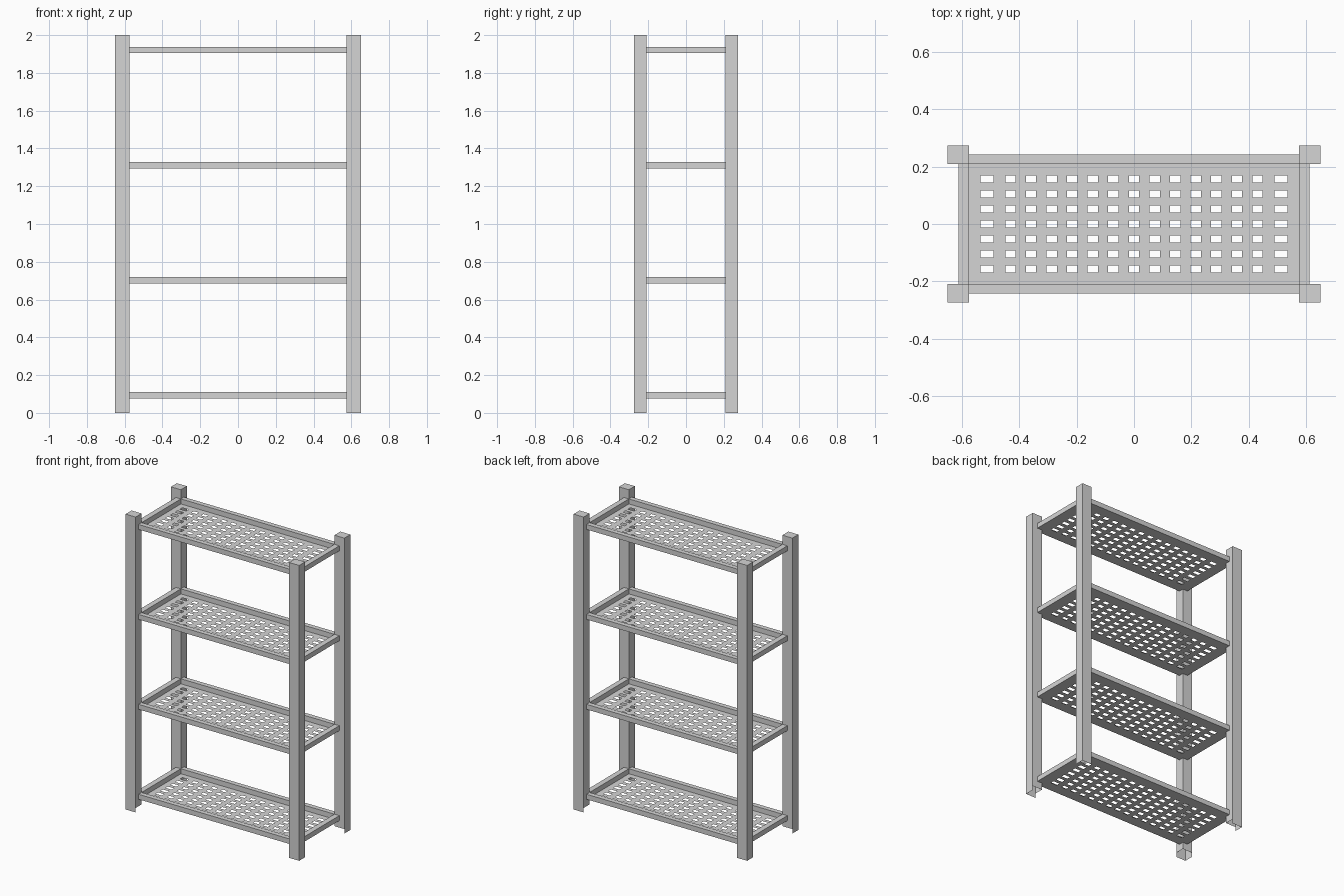
import bpy, bmesh

if "Cube" in bpy.data.objects:
    bpy.data.objects.remove(bpy.data.objects["Cube"])

PX, PY = 0.65, 0.274       # outer corner of the posts
IX, IY = 0.575, 0.210      # inner corner of the posts
RX, RY = 0.612, 0.243      # outer edge of the shelf rails
RAIL_H, FOOT_H = 0.034, 0.03
SHELVES = [0.077 + 0.609 * i for i in range(4)]

steel = bpy.data.materials.new("light_grey_steel")
steel.diffuse_color = (0.665, 0.665, 0.665, 1)
steel.use_nodes = True
steel.node_tree.nodes["Principled BSDF"].inputs["Base Color"].default_value = steel.diffuse_color


def finish(name, bm):
    mesh = bpy.data.meshes.new(name)
    bmesh.ops.recalc_face_normals(bm, faces=bm.faces)
    bm.to_mesh(mesh)
    bm.free()
    mesh.materials.append(steel)
    ob = bpy.data.objects.new(name, mesh)
    bpy.context.collection.objects.link(ob)
    return ob


def box(name, lo, hi):
    bm = bmesh.new()
    bmesh.ops.create_cube(bm, size=1)
    for v in bm.verts:
        v.co = [lo[i] if v.co[i] < 0 else hi[i] for i in range(3)]
    return finish(name, bm)


def post(name, sx, sy):
    """Capped tube, open underneath, inner walls ending just above the floor."""
    corners = [(sx * PX, sy * PY), (sx * PX, sy * IY),
               (sx * IX, sy * IY), (sx * IX, sy * PY)]
    bm = bmesh.new()
    top = [bm.verts.new((x, y, 2)) for x, y in corners]
    bm.faces.new(top)
    for i, z in enumerate((0, FOOT_H, FOOT_H, 0)):
        j = (i + 1) % 4
        low = [bm.verts.new((*corners[k], z)) for k in (j, i)]
        bm.faces.new((top[i], top[j], *low))
    return finish(name, bm)


def span(s, a, b):
    """Interval a..b mirrored to the side s."""
    return (a, b) if s > 0 else (-b, -a)


def perforated_plate(name, z):
    """Thin sheet with a grid of rectangular slots."""
    columns = [(0.0718 * i, 0.018) for i in range(-6, 7)]
    columns = [(-0.512, 0.023)] + columns + [(0.512, 0.023)]
    rows = [(0.0523 * j, 0.0125) for j in range(-3, 4)]
    xs = [-IX] + [c + s * h for c, h in columns for s in (-1, 1)] + [IX]
    ys = [-IY] + [c + s * h for c, h in rows for s in (-1, 1)] + [IY]
    bm = bmesh.new()
    grid = [[bm.verts.new((x, y, z)) for y in ys] for x in xs]
    for i in range(len(xs) - 1):
        for j in range(len(ys) - 1):
            if i % 2 and j % 2:      # slot
                continue
            bm.faces.new((grid[i][j], grid[i + 1][j],
                          grid[i + 1][j + 1], grid[i][j + 1]))
    return finish(name, bm)


# Corner posts
for sx, side in ((-1, "left"), (1, "right")):
    for sy, end in ((-1, "front"), (1, "back")):
        post(f"post_{end}_{side}", sx, sy)

# Shelves: slotted plate inside a raised rim
for n, z in enumerate(SHELVES, 1):
    perforated_plate(f"shelf_plate_{n}", z)
    for s, end, side in ((-1, "front", "left"), (1, "back", "right")):
        y = span(s, IY, RY)
        box(f"shelf_{n}_{end}_rail", (-IX, y[0], z), (IX, y[1], z + RAIL_H))
        x = span(s, IX, RX)
        box(f"shelf_{n}_{side}_rail", (x[0], -IY, z), (x[1], IY, z + RAIL_H))
